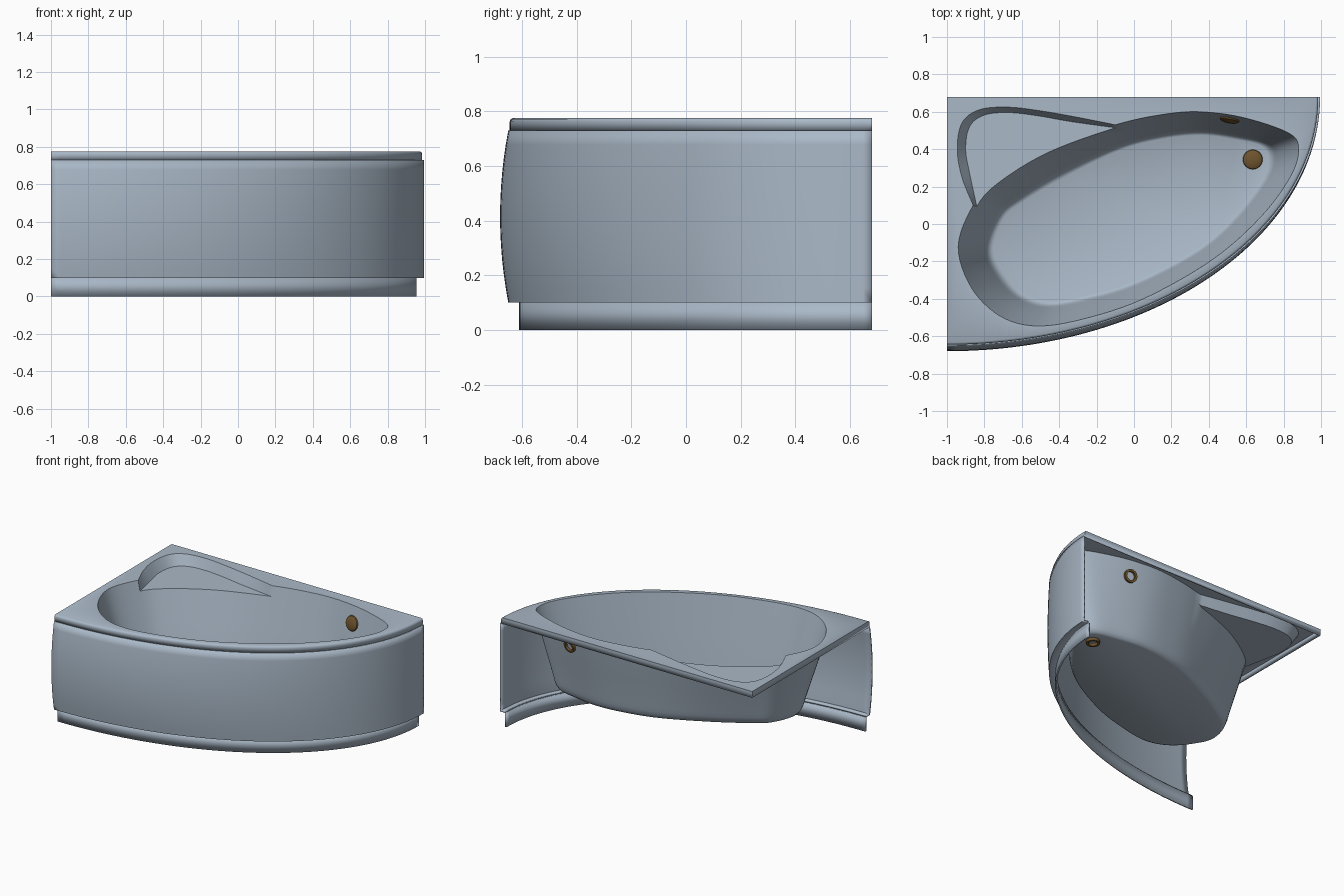
import bpy, bmesh, math
from mathutils import Vector

cube = bpy.data.objects.get("Cube")
if cube:
    bpy.data.objects.remove(cube)


def material(name, rgb):
    m = bpy.data.materials.new(name)
    m.use_nodes = True
    color = (*rgb, 1)
    m.diffuse_color = color
    m.node_tree.nodes["Principled BSDF"].inputs["Base Color"].default_value = color
    return m


acrylic = material("blue grey acrylic", (0.40, 0.48, 0.57))
bronze = material("dark bronze", (0.16, 0.09, 0.028))


def finish(bm, name, mat, thickness=0):
    """Turn a bmesh into a smooth-shaded object, optionally thickened inwards."""
    mesh = bpy.data.meshes.new(name)
    bm.to_mesh(mesh)
    bm.free()
    ob = bpy.data.objects.new(name, mesh)
    bpy.context.collection.objects.link(ob)
    mesh.materials.append(mat)
    bpy.ops.object.select_all(action="DESELECT")
    ob.select_set(True)
    bpy.context.view_layer.objects.active = ob
    bpy.ops.object.shade_smooth_by_angle(angle=math.radians(40))
    if thickness:
        mod = ob.modifiers.new("wall thickness", "SOLIDIFY")
        mod.thickness = thickness
        mod.offset = -1
    return ob


def spline(points, steps, closed):
    """Sample a smooth curve that passes through the points."""
    pts = [Vector(p) for p in points]
    n = len(pts)

    def at(i):
        return pts[i % n] if closed else pts[max(0, min(n - 1, i))]

    out = []
    for i in range(n if closed else n - 1):
        a, b, c, d = at(i - 1), at(i), at(i + 1), at(i + 2)
        for s in range(steps):
            t = s / steps
            out.append(0.5 * (2 * b + (c - a) * t + (2 * a - 5 * b + 4 * c - d) * t ** 2
                              + (3 * b - a - 3 * c + d) * t ** 3))
    if not closed:
        out.append(pts[-1])
    return out


# Quarter ellipse shared by rim, apron and plinth, centred on the wall corner
CORNER = Vector((-1, 0.68))
ARC = 64


def arc(rx, ry):
    angles = [math.pi / 2 * i / ARC for i in range(ARC + 1)]
    return [CORNER + Vector((rx * math.cos(a), -ry * math.sin(a))) for a in angles]


def curved_panel(name, profile):
    """Loft quarter ellipses given as (x radius, y radius, height)."""
    bm = bmesh.new()
    rows = [[bm.verts.new((*p, z)) for p in arc(rx, ry)] for rx, ry, z in profile]
    for low, high in zip(rows, rows[1:]):
        for i in range(ARC):
            bm.faces.new((low[i], high[i], high[i + 1], low[i + 1]))
    return finish(bm, name, acrylic, 0.012)


# Front apron with its bulge, and recessed plinth below
BOTTOM, TOP = 0.10, 0.73
apron = [(1.955, 1.29, BOTTOM)]
for i in range(13):
    f = i / 12
    apron.append((1.995, 1.33 + 0.12 * f * (1 - f), BOTTOM + f * (TOP - BOTTOM)))
curved_panel("front_apron", apron)
curved_panel("plinth", [(1.955, 1.29, 0), (1.955, 1.29, BOTTOM)])

# Basin outlines: lip points with the matching floor points
LIP = [(-.86, .10), (-.74, .235), (-.47, .40), (-.10, .53), (.15, .585), (.35, .60),
       (.58, .57), (.82, .49), (.88, .41), (.84, .26), (.68, .04), (.42, -.19),
       (.05, -.40), (-.28, -.51), (-.53, -.545), (-.72, -.49), (-.87, -.34), (-.94, -.12)]
FLOOR = [(-.71, .05), (-.60, .14), (-.38, .27), (-.08, .41), (.15, .47), (.36, .49),
         (.55, .465), (.69, .43), (.735, .36), (.70, .24), (.55, .04), (.35, -.14),
         (.03, -.31), (-.22, -.39), (-.45, -.43), (-.61, -.38), (-.72, -.26), (-.775, -.12)]
SHELF = [(-.92, .25), (-.945, .40), (-.92, .54), (-.83, .61), (-.68, .625),
         (-.50, .605), (-.30, .57)]
STEPS = 6
RIM_Z, SHELF_Z = 0.775, 0.705
lip, floor = spline(LIP, STEPS, True), spline(FLOOR, STEPS, True)
count = len(lip)
shelf_end = 3 * STEPS      # the shelf opens between lip samples 0 and shelf_end

bm = bmesh.new()


def ring(t, z):
    return [bm.verts.new((*a.lerp(b, t), z)) for a, b in zip(lip, floor)]


# Basin wall, with a rounded transition into the floor
rings = [ring(t, z) for t, z in ((0, RIM_Z), (0.13, SHELF_Z), (0.48, 0.515), (0.83, 0.325),
                                 (0.88, 0.292), (0.95, 0.264), (1.04, 0.247), (1.14, 0.242))]
for level, (upper, lower) in enumerate(zip(rings, rings[1:])):
    for i in range(shelf_end if level == 0 else 0, count):
        j = (i + 1) % count
        bm.faces.new((upper[i], upper[j], lower[j], lower[i]))
basin_floor = bm.faces.new(rings[-1])

# Corner shelf: sloping wall and flat floor opening into the basin
start, end = rings[0][0], rings[0][shelf_end]
low_start, low_end = rings[1][0], rings[1][shelf_end]
middle = Vector((-0.6, 0.4))
top_path = spline([start.co.xy, *SHELF, end.co.xy], STEPS, False)
low_path = spline([low_start.co.xy, *[Vector(p).lerp(middle, 0.13) for p in SHELF],
                   low_end.co.xy], STEPS, False)
shelf_top = [start] + [bm.verts.new((*p, RIM_Z)) for p in top_path[1:-1]] + [end]
shelf_low = [low_start] + [bm.verts.new((*p, SHELF_Z)) for p in low_path[1:-1]] + [low_end]
for i in range(len(shelf_top) - 1):
    bm.faces.new((shelf_top[i], shelf_top[i + 1], shelf_low[i + 1], shelf_low[i]))
bm.faces.new(shelf_low + rings[1][shelf_end - 1:0:-1])

# Rim skirt with a softened top edge
skirt = []
for inset, z in ((0.012, RIM_Z), (0.004, 0.771), (0, 0.762), (0, TOP)):
    outline = arc(1.985 - inset, 1.325 - inset) + [CORNER]
    skirt.append([bm.verts.new((*p, z)) for p in outline])
for upper, lower in zip(skirt, skirt[1:]):
    for i in range(len(upper)):
        j = (i + 1) % len(upper)
        bm.faces.new((upper[i], upper[j], lower[j], lower[i]))

# Flat rim between the outer outline and the opening
opening = shelf_top + rings[0][shelf_end + 1:]
edges = []
for loop in (skirt[0], opening):
    for a, b in zip(loop, loop[1:] + loop[:1]):
        edges.append(bm.edges.get((a, b)) or bm.edges.new((a, b)))
bmesh.ops.triangle_fill(bm, edges=edges, use_beauty=True, normal=(0, 0, 1))
bmesh.ops.delete(bm, geom=[v for v in bm.verts if not v.link_faces], context="VERTS")
bmesh.ops.recalc_face_normals(bm, faces=bm.faces)
basin_floor.normal_update()
if basin_floor.normal.z < 0:
    bmesh.ops.reverse_faces(bm, faces=bm.faces)
finish(bm, "tub_shell", acrylic, 0.012)


# Drain and overflow: domed cap with a hollow tail behind the shell
def fitting(name, location, direction):
    profile = ((0, 0.014), (0.022, 0.012), (0.04, 0.008), (0.05, 0.003), (0.053, -0.005),
               (0.045, -0.008), (0.045, -0.035), (0.03, -0.035), (0.03, -0.004))
    bm = bmesh.new()
    verts = [bm.verts.new((r, 0, h)) for r, h in profile]
    line = [bm.edges.new(pair) for pair in zip(verts, verts[1:])]
    bmesh.ops.spin(bm, geom=verts + line, cent=(0, 0, 0), axis=(0, 0, 1),
                   angle=math.tau, steps=32)
    bmesh.ops.remove_doubles(bm, verts=bm.verts, dist=0.0001)
    bmesh.ops.recalc_face_normals(bm, faces=bm.faces)
    ob = finish(bm, name, bronze)
    ob.location = location
    ob.rotation_euler = Vector(direction).to_track_quat("Z", "Y").to_euler()


fitting("drain", (0.635, 0.345, 0.246), (0, 0, 1))
fitting("overflow", (0.51, 0.554, 0.66), (-0.17, -0.96, 0.2))
